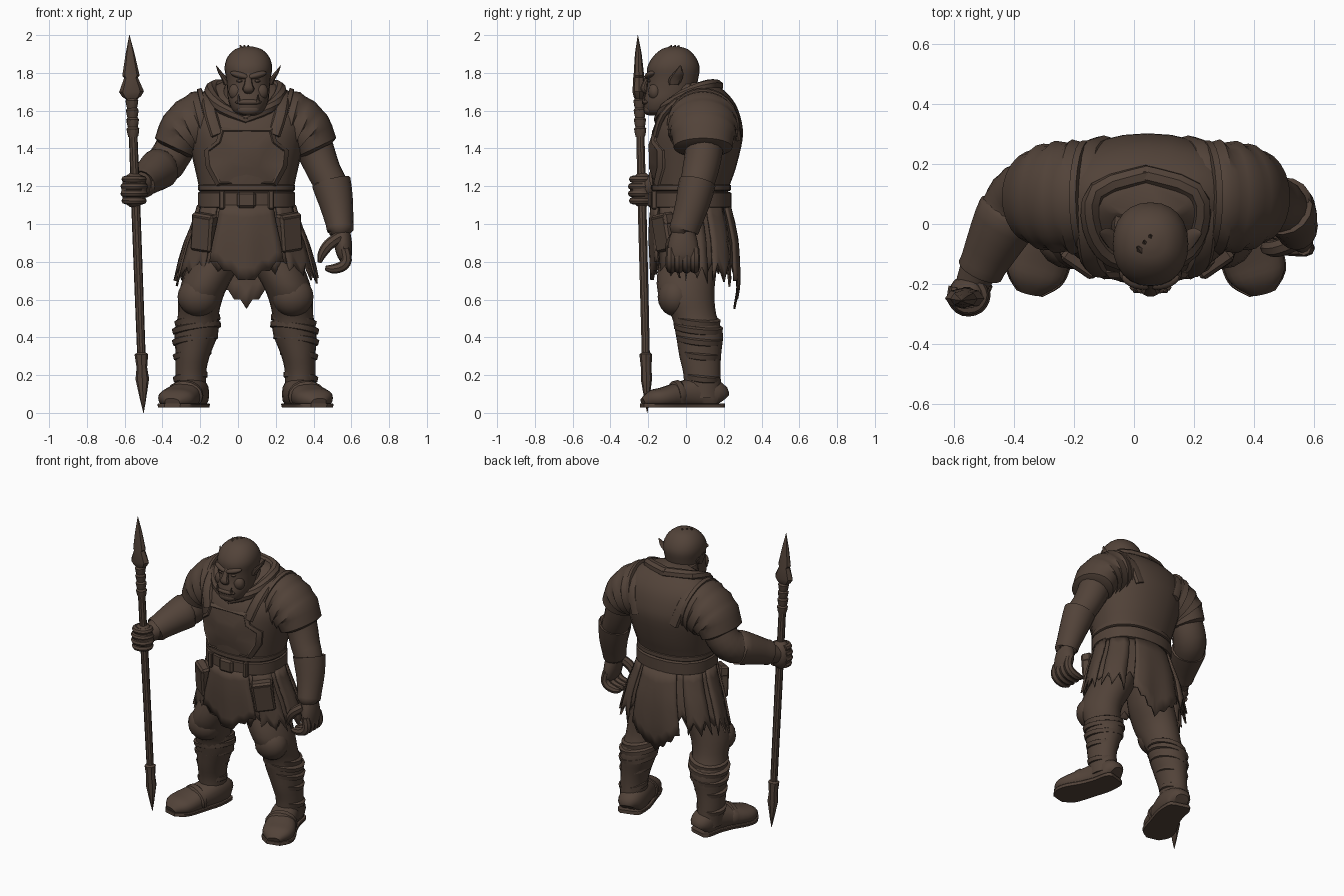
import bpy, bmesh, math, random
from mathutils import Vector as V

random.seed(4)
CX = 0.045                      # body centre line
hide = bpy.data.materials.new("dark brown")
hide.diffuse_color = (0.085, 0.056, 0.041, 1)


def finish(name, bm):
    bmesh.ops.recalc_face_normals(bm, faces=bm.faces)
    me = bpy.data.meshes.new(name)
    bm.to_mesh(me)
    bm.free()
    me.materials.append(hide)
    ob = bpy.data.objects.new(name, me)
    bpy.context.collection.objects.link(ob)
    return ob


def catmull(a, b, c, d, t):
    return 0.5 * (2 * b + (c - a) * t + (2 * a - 5 * b + 4 * c - d) * t * t + (3 * b - a - 3 * c + d) * t ** 3)


def tube(name, pts, hint=(1, 0, 0), n=16, p=2.0, axis=None, res=3, zlim=None):
    """Loft along points (x, y, z, ru[, rv]); ru lies along the hint direction."""
    k = [(*q, q[3]) if len(q) == 4 else q for q in pts]
    rows = []
    for i in range(len(k) - 1):
        four = [k[max(i - 1, 0)], k[i], k[i + 1], k[min(i + 2, len(k) - 1)]]
        for s in range(res):
            rows.append([catmull(*c, s / res) for c in zip(*four)])
    rows.append(list(k[-1]))
    bm = bmesh.new()
    rings = []
    for i, r in enumerate(rows):
        t = V(axis) if axis else (V(rows[min(i + 1, len(rows) - 1)][:3]) - V(rows[max(i - 1, 0)][:3])).normalized()
        u = V(hint)
        u = (u - t * u.dot(t)).normalized()
        v = t.cross(u)
        ring = []
        for j in range(n):
            a = 2 * math.pi * j / n
            c, s = math.cos(a), math.sin(a)
            co = V(r[:3]) + u * r[3] * math.copysign(abs(c) ** (2 / p), c) + v * r[4] * math.copysign(abs(s) ** (2 / p), s)
            if zlim:
                co.z = min(max(co.z, zlim[0]), zlim[1])
            ring.append(bm.verts.new(co))
        rings.append(ring)
    for a, b in zip(rings, rings[1:]):
        for j in range(n):
            bm.faces.new((a[j], a[(j + 1) % n], b[(j + 1) % n], b[j]))
    bm.faces.new(rings[0])
    bm.faces.new(rings[-1])
    return finish(name, bm)


def stack(name, table, cx=CX, n=28, p=2.0, res=3):
    """Upright loft from rows (z, half width, front y, back y)."""
    return tube(name, [(cx, (f + b) / 2, z, w, (b - f) / 2) for z, w, f, b in table], n=n, p=p, axis=(0, 0, 1), res=res)


def ball(name, c, r, rot=(0, 0, 0), seg=16):
    bm = bmesh.new()
    bmesh.ops.create_uvsphere(bm, u_segments=seg, v_segments=seg // 2 + 2, radius=1)
    ob = finish(name, bm)
    ob.location, ob.scale, ob.rotation_euler = c, r, rot
    return ob


def box(name, c, size, rot=(0, 0, 0), bevel=0.012):
    bm = bmesh.new()
    bmesh.ops.create_cube(bm, size=1)
    bmesh.ops.scale(bm, vec=size, verts=bm.verts)
    bmesh.ops.bevel(bm, geom=bm.edges[:], offset=bevel, segments=1, affect='EDGES')
    ob = finish(name, bm)
    ob.location, ob.rotation_euler = c, rot
    return ob


def section(table, z):
    rows = sorted(table)
    z = min(max(z, rows[0][0]), rows[-1][0])
    for a, b in zip(rows, rows[1:]):
        if z <= b[0]:
            t = (z - a[0]) / (b[0] - a[0])
            return [x + (y - x) * t for x, y in zip(a, b)]


# torso, belt and breastplate
TORSO = [(1.06, .245, -.16, .21), (1.18, .25, -.175, .225), (1.3, .275, -.185, .265), (1.45, .31, -.185, .30),
         (1.54, .32, -.16, .295), (1.63, .30, -.10, .265), (1.70, .23, -.03, .21), (1.75, .13, .02, .14)]
stack("torso", TORSO, p=2.2)
stack("belt", [(1.085, .25, -.175, .23), (1.09, .258, -.183, .24), (1.165, .258, -.183, .24), (1.17, .25, -.175, .23)], p=2.3, res=1)
stack("waist_sash", [(1.175, .25, -.175, .23), (1.18, .257, -.182, .238), (1.205, .257, -.182, .238), (1.21, .248, -.175, .23)], p=2.3, res=1)
box("buckle", (CX, -.187, 1.128), (.10, .03, .085))
for dx in (-.13, .13):
    box("belt_loop", (CX + dx, -.168, 1.128), (.03, .03, .1), bevel=.006)


def chest_y(x, z):
    _, w, f, b = section(TORSO, z)
    d = min(abs((x - CX) / w), .98)
    return (f + b) / 2 - (b - f) / 2 * (1 - d ** 2.2) ** (1 / 2.2)


outline = [(-.14, 1.51), (.14, 1.51), (.16, 1.44), (.225, 1.39), (.215, 1.30), (.16, 1.20), (-.16, 1.20), (-.215, 1.30), (-.225, 1.39), (-.16, 1.44)]
bm = bmesh.new()
rings = []
for sc, off in ((1, .05), (1, -.012), (.9, -.022), (.86, -.014), (.4, -.016)):
    ring = []
    for dx, z in outline:
        x, z = CX + dx * sc, 1.36 + (z - 1.36) * sc
        ring.append(bm.verts.new((x, chest_y(x, z) + off, z)))
    rings.append(ring)
m = len(outline)
for a, b in zip(rings, rings[1:]):
    for j in range(m):
        bm.faces.new((a[j], a[(j + 1) % m], b[(j + 1) % m], b[j]))
bm.faces.new(rings[-1])
finish("breastplate", bm)

# skirt pieces wrapped on a flaring profile, with ragged hems
SKIRT = [(.5, .40, -.17, .25), (.7, .375, -.165, .28), (.9, .32, -.178, .272), (1.0, .28, -.18, .252), (1.1, .25, -.172, .225)]


def skirt_piece(name, a0, a1, cols, hem, off=0.0, rows=6):
    bm = bmesh.new()
    grid = []
    for i in range(cols + 1):
        t = i / cols
        a = math.radians(a0 + (a1 - a0) * t)
        low = hem(t, i)
        col = []
        for k in range(rows + 1):
            z = 1.1 + (low - 1.1) * k / rows
            _, w, f, b = section(SKIRT, z)
            fold = off + .008 * math.sin(a * 11) * k / rows
            col.append(bm.verts.new((CX + (w + fold) * math.cos(a), (f + b) / 2 + ((b - f) / 2 + fold) * math.sin(a), z)))
        grid.append(col)
    for a, b in zip(grid, grid[1:]):
        for k in range(rows):
            bm.faces.new((a[k], b[k], b[k + 1], a[k + 1]))
    ob = finish(name, bm)
    mod = ob.modifiers.new("thickness", 'SOLIDIFY')
    mod.thickness = .012
    return ob


def ragged(base, jag):
    return lambda t, i: base + (jag if i % 2 else -jag) * random.uniform(.4, 1.1)


def point(side, tip):
    return lambda t, i: tip + (side - tip) * abs(2 * t - 1) + (.025 if i % 2 else 0)


skirt_piece("skirt", 0, 360, 44, ragged(.78, .045))
skirt_piece("front_flap", 238, 302, 10, point(.80, .68), .016)
skirt_piece("back_flap", 62, 118, 12, point(.70, .55), .012)
for a in (0, 38, 142, 180, 218, 322):
    skirt_piece("skirt_strip", a - 15, a + 15, 4, ragged(.745, .07), .012)
for s in (-1, 1):
    box("pouch", (CX + s * .228, -.115, .95), (.13, .06, .19), (.1, -s * .14, s * .6))
    box("pouch_lid", (CX + s * .222, -.122, 1.02), (.135, .065, .07), (.1, -s * .14, s * .6))

# head and neck
stack("neck", [(1.56, .17, -.1, .2), (1.66, .14, -.1, .16), (1.74, .11, -.1, .1)])
hx = .055
stack("head", [(1.575, .04, -.19, -.08), (1.595, .08, -.218, -.03), (1.65, .105, -.226, .02), (1.71, .112, -.21, .05), (1.77, .118, -.205, .065),
               (1.83, .126, -.205, .072), (1.885, .11, -.175, .05), (1.925, .07, -.13, .01), (1.94, .02, -.08, -.04)], cx=hx, n=24, p=2.2)
tube("nose", [(hx, -.195, 1.79, .015), (hx, -.218, 1.74, .022, .016), (hx, -.222, 1.715, .032, .02), (hx, -.205, 1.695, .02, .01)], n=10)
ball("lower_lip", (hx, -.212, 1.645), (.07, .022, .016))
ball("chin", (hx, -.195, 1.605), (.06, .03, .03))
for s in (-1, 1):
    ball("brow", (hx + s * .045, -.19, 1.788), (.055, .026, .018), (0, -s * .25, s * .3))
    ball("eye", (hx + s * .045, -.192, 1.757), (.02, .014, .008), seg=8)
    ball("cheek", (hx + s * .065, -.165, 1.70), (.04, .035, .045))
    tube("tusk", [(hx + s * .05, -.222, 1.645, .010), (hx + s * .053, -.226, 1.685, .003)], n=6, res=1)
    tube("ear", [(hx + s * .10, -.065, 1.735, .03, .03), (hx + s * .125, -.055, 1.77, .018, .036),
                 (hx + s * .148, -.04, 1.80, .012, .026), (hx + s * .17, -.03, 1.838, .002, .004)], n=8, axis=(0, 0, 1))
for i in range(3):
    tube("hair_tuft", [(hx - .03 + i * .015, -.09 + i * .02, 1.92, .018), (hx - .045 + i * .022, -.075 + i * .02, 1.948, .002)], n=5, res=1)

# parts that repeat on both sides
for s in (-1, 1):
    def X(pts):
        return [(.04 + s * q[0], *q[1:]) for q in pts]
    tube("collar", X([(-.01, -.145, 1.55, .026), (.12, -.11, 1.61, .032), (.18, -.01, 1.68, .034), (.16, .11, 1.73, .034), (-.01, .165, 1.73, .034)]), hint=(.2, .3, 1), n=8)
    tube("shoulder_strap", X([(.15, -.16, 1.47, .035, .02), (.185, -.12, 1.58, .035, .02), (.2, -.01, 1.67, .035, .02), (.2, .13, 1.68, .035, .02),
                              (.19, .245, 1.6, .035, .02), (.14, .275, 1.45, .035, .02)]), n=8)
    # layered shoulder armour
    pads = [(.19, .09, 1.54, .18, .175), (.25, .09, 1.525, .183, .168), (.305, .09, 1.50, .178, .15), (.345, .09, 1.465, .168, .13), (.375, .09, 1.40, .145, .108)]
    lames = []
    for a, b in zip(pads, pads[1:]):
        for t, swell in ((0, -.003), (.5, .003), (.93, .009)):
            q = [u + (w - u) * t for u, w in zip(a, b)]
            lames.append((*q[:3], q[3] + swell, q[4] + swell))
    lames.append((.38, .09, 1.39, .12, .085))
    tube("shoulder_armour", X(lames), hint=(0, 1, 0), n=24, res=1)
    tube("shoulder_rim", X([(.185, .09, 1.54, .165, .16), (.19, .09, 1.54, .188, .186), (.212, .09, 1.535, .188, .184), (.217, .09, 1.535, .165, .16)]), hint=(0, 1, 0), n=24, res=1, axis=(s * .97, 0, -.24))
    # leg
    tube("leg", X([(.10, .04, .95, .12, .14), (.17, .01, .78, .135, .155), (.23, .0, .64, .122, .15), (.25, .04, .52, .108, .12), (.26, .07, .42, .115, .125),
                   (.28, .075, .3, .09, .11), (.29, .085, .2, .08, .098), (.285, .09, .08, .082, .1)]), n=20, axis=(0, 0, 1))
    ball("knee_guard", (.04 + s * .25, -.055, .615), (.11, .095, .105))
    for z, a, y, r in ((.49, .252, .06, .12), (.45, .257, .065, .128), (.39, .265, .072, .12), (.31, .28, .078, .1), (.19, .29, .088, .09)):
        tube("leg_wrap", X([(a, y, z - .022, r - .018), (a, y, z - .014, r), (a + .004, y, z + .012, r + .003), (a, y, z + .022, r - .014)]), n=18, axis=(s * .15, .1, 1), res=1)
    foot = [(.265, .19, .07, .045, .045), (.27, .165, .09, .075, .075), (.28, .07, .105, .085, .085), (.315, -.03, .095, .09, .07),
            (.355, -.12, .08, .102, .056), (.375, -.18, .072, .09, .048), (.388, -.228, .056, .04, .022)]
    tube("boot", X(foot), n=18, p=2.4, zlim=(.035, .3))
    tube("boot_sole", X([(q[0], q[1] * 1.02, .045, q[3] + .004, .05) for q in foot]), n=18, p=2.6, zlim=(.028, .05))
    tube("boot_strap", X([(.315, -.03, .095, .09, .068), (.318, -.037, .095, .1, .08), (.325, -.06, .092, .103, .076), (.328, -.067, .09, .09, .06)]), n=16, zlim=(.035, .3), res=1)

# hanging arm with bracer and curled hand
tube("hanging_arm", [(.36, .1, 1.52, .11), (.41, .095, 1.39, .1), (.455, .075, 1.28, .09, .095), (.5, .05, 1.18, .085), (.54, -.01, .95, .055)])
tube("hanging_bracer", [(.492, .06, 1.215, .085, .075), (.494, .06, 1.22, .104, .098), (.52, .035, 1.11, .09, .09), (.538, .0, 1.0, .073, .08), (.542, -.012, .965, .07, .078), (.542, -.012, .96, .05, .06)], res=2)
tube("hanging_palm", [(.545, -.012, .98, .045, .055), (.555, -.015, .9, .048, .078), (.565, -.015, .83, .038, .08), (.57, -.015, .8, .02, .06)])
for i in range(4):
    y = -.08 + i * .042
    tube("hanging_finger", [(.565, y, .87, .025), (.575, y, .81, .028), (.55, y, .775, .028), (.5, y, .762, .024), (.462, y, .768, .012)], hint=(0, 1, 0), n=8)
tube("hanging_thumb", [(.535, -.06, .93, .03), (.48, -.08, .89, .03), (.445, -.08, .84, .024), (.432, -.08, .795, .01)], hint=(0, 1, 0), n=8)

# arm holding the spear
tube("spear_arm", [(-.28, .1, 1.53, .11), (-.33, .115, 1.41, .105), (-.385, .085, 1.32, .105), (-.44, -.01, 1.275, .095), (-.5, -.12, 1.22, .072), (-.54, -.2, 1.19, .055)])
tube("spear_bracer", [(-.41, .045, 1.295, .09), (-.415, .035, 1.293, .11), (-.455, -.04, 1.262, .098), (-.5, -.13, 1.222, .08), (-.512, -.155, 1.21, .078), (-.513, -.157, 1.21, .05)], res=2)
ball("spear_fist", (-.55, -.232, 1.18), (.068, .064, .095))
for i in range(4):
    z = 1.123 + i * .038
    r = .046 if i in (0, 3) else .052
    tube("spear_finger", [(-.551 + r * math.cos(a), -.235 + r * math.sin(a), z, .019, .022) for a in [math.radians(50 - 52 * k) for k in range(6)]], hint=(.01, 0, 1), n=8)

# spear: shaft, bindings, blade and pointed butt along one leaning line
LOW, TOP = V((-.5, -.205, 0)), V((-.575, -.255, 2.0))


def on_spear(rows):
    return [(*(LOW + (TOP - LOW) * z / 2), a, b) for z, a, b in rows]


tube("spear_shaft", on_spear([(.2, .022, .022), (1.0, .024, .024), (1.7, .022, .022)]), n=10, res=2)
tube("spear_blade", on_spear([(1.655, .022, .022), (1.675, .05, .03), (1.70, .066, .036), (1.775, .036, .03), (1.785, .046, .028), (1.9, .024, .018), (2.0, .001, .001)]), n=8, res=1)
tube("spear_butt", on_spear([(0, .001, .001), (.06, .014, .012), (.18, .036, .03), (.24, .028, .028), (.31, .036, .034), (.32, .022, .022)]), n=8, res=1)
for z in (1.49, 1.54, 1.59, 1.64):
    tube("spear_binding", on_spear([(z - .028, .026, .026), (z - .012, .03, .03), (z + .014, .034, .034), (z + .024, .026, .026)]), n=10, res=1)

bpy.ops.object.select_all(action='SELECT')
bpy.context.view_layer.objects.active = bpy.context.selected_objects[0]
bpy.ops.object.shade_smooth_by_angle(angle=math.radians(35))
